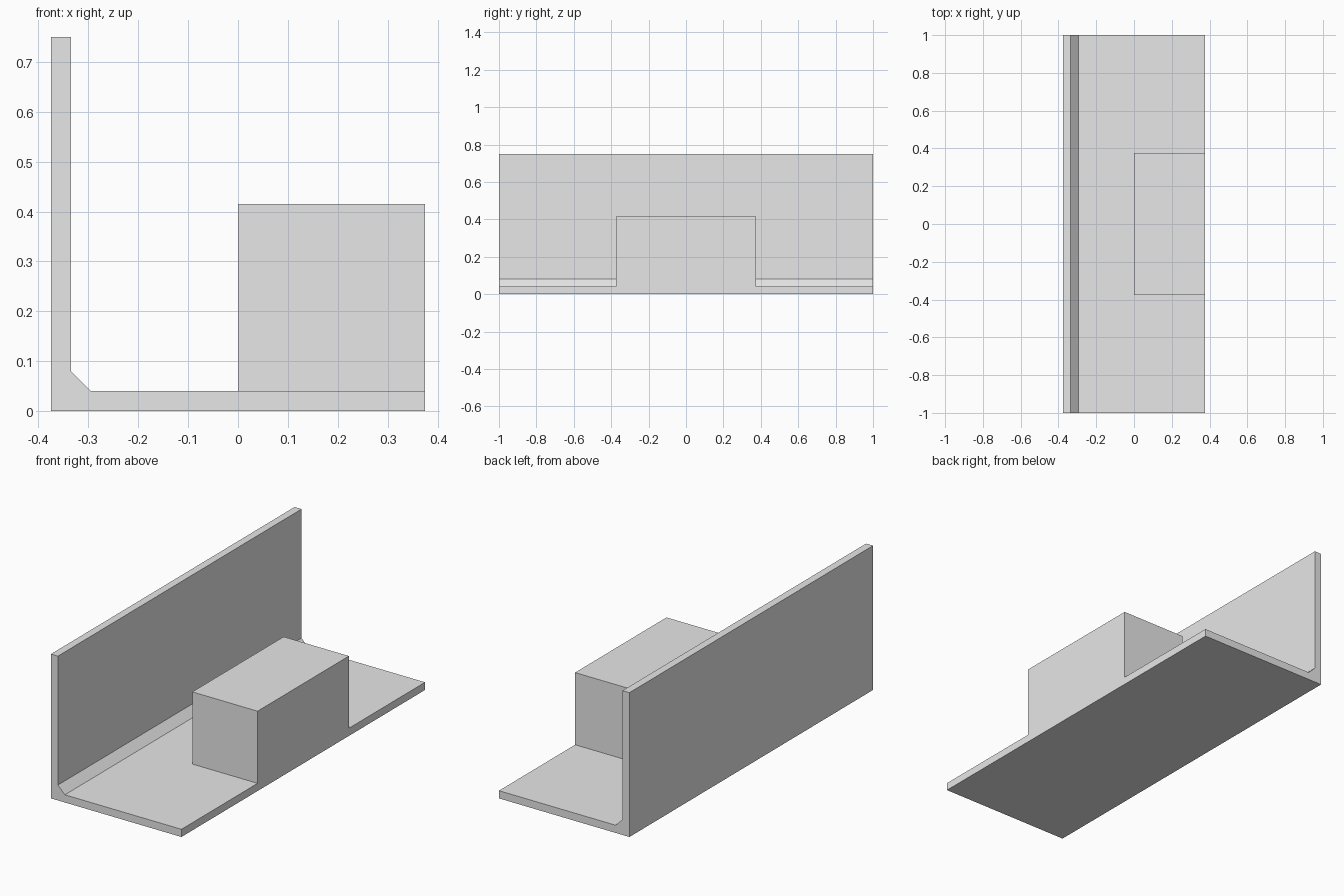
import bpy
import bmesh

cube = bpy.data.objects.get("Cube")
if cube:
    bpy.data.objects.remove(cube, do_unlink=True)

# Single plain grey
GREY = (0.8, 0.8, 0.8, 1.0)
grey = bpy.data.materials.new("plain_grey")
grey.use_nodes = True
grey.diffuse_color = GREY
grey.node_tree.nodes["Principled BSDF"].inputs["Base Color"].default_value = GREY

HALF_WIDTH = 0.375
HEIGHT = 0.75
THICK = 0.04
CHAMFER = 0.04


def extrude_profile(name, profile, half_length):
    """Extrude a closed x-z profile along y, centred on y = 0."""
    bm = bmesh.new()
    face = bm.faces.new([bm.verts.new((x, -half_length, z)) for x, z in profile])
    result = bmesh.ops.extrude_face_region(bm, geom=[face], use_keep_orig=True)
    verts = [v for v in result["geom"] if isinstance(v, bmesh.types.BMVert)]
    bmesh.ops.translate(bm, verts=verts, vec=(0, 2 * half_length, 0))
    bmesh.ops.recalc_face_normals(bm, faces=bm.faces[:])
    mesh = bpy.data.meshes.new(name)
    bm.to_mesh(mesh)
    bm.free()
    mesh.materials.append(grey)
    obj = bpy.data.objects.new(name, mesh)
    bpy.context.collection.objects.link(obj)
    return obj


# L-shaped angle bar with a chamfered inner corner
left, right = -HALF_WIDTH, HALF_WIDTH
inner = left + THICK
extrude_profile("angle_bar", [
    (left, 0), (right, 0), (right, THICK),
    (inner + CHAMFER, THICK), (inner, THICK + CHAMFER),
    (inner, HEIGHT), (left, HEIGHT),
], 1.0)

# Block standing on the base, flush with its open edge
block_top = THICK + HALF_WIDTH
extrude_profile("block", [
    (0, THICK), (right, THICK), (right, block_top), (0, block_top),
], HALF_WIDTH)
